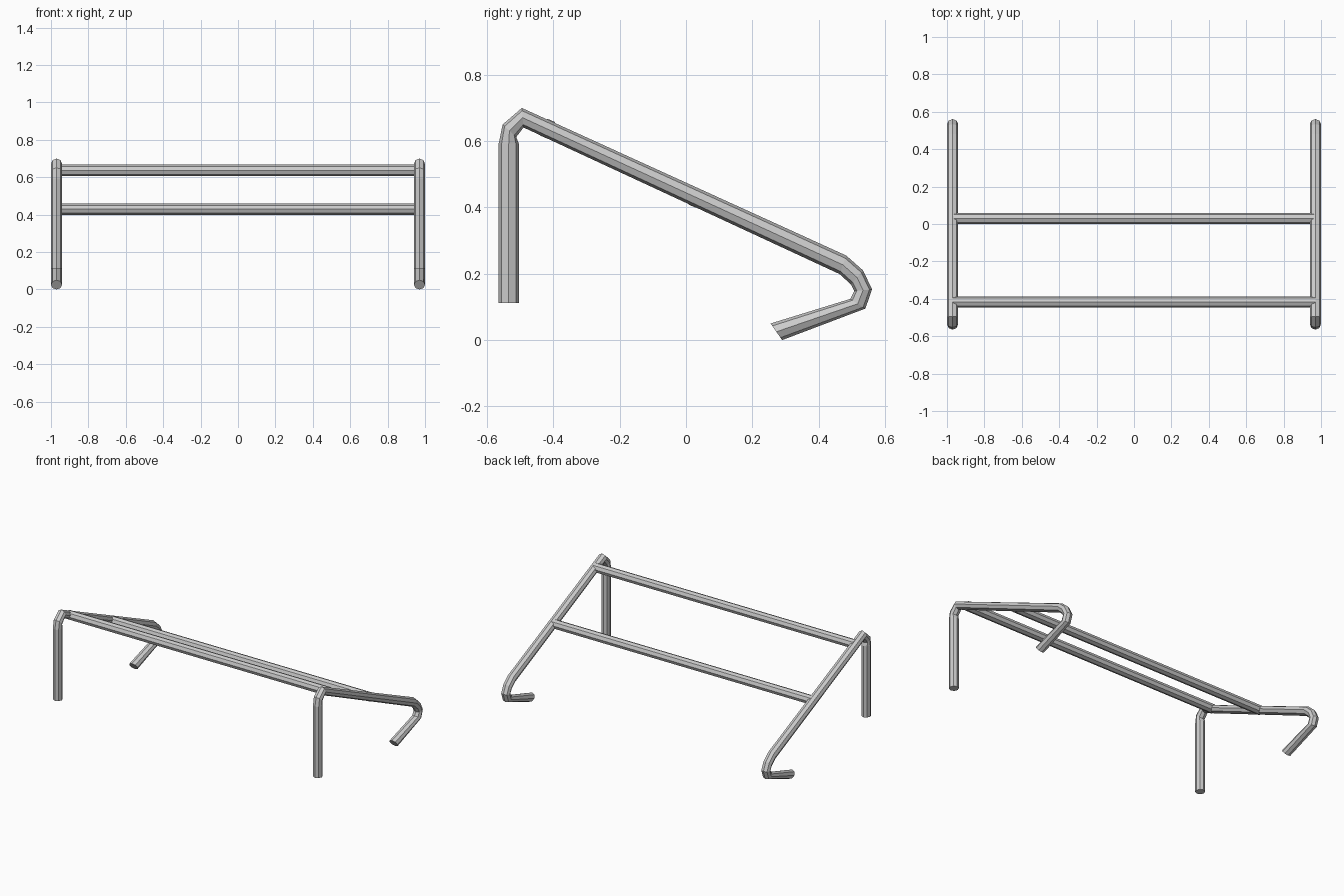
import bpy, bmesh, math
from mathutils import Vector

if "Cube" in bpy.data.objects:
    bpy.data.objects.remove(bpy.data.objects["Cube"])

SIDES = 8
R = 0.03
X = 0.97


def tube(name, rings):
    """Skin a low-poly tube; each ring is (centre, half axis a, half axis b)."""
    bm = bmesh.new()
    loops = []
    for c, a, b in rings:
        angles = [2 * math.pi * i / SIDES for i in range(SIDES)]
        loops.append([bm.verts.new(c + a * math.cos(t) + b * math.sin(t)) for t in angles])
    for p, q in zip(loops, loops[1:]):
        for i in range(SIDES):
            j = (i + 1) % SIDES
            bm.faces.new((p[i], p[j], q[j], q[i]))
    bm.faces.new(loops[0])
    bm.faces.new(loops[-1])
    bmesh.ops.recalc_face_normals(bm, faces=bm.faces)
    mesh = bpy.data.meshes.new(name)
    bm.to_mesh(mesh)
    bm.free()
    ob = bpy.data.objects.new(name, mesh)
    bpy.context.collection.objects.link(ob)
    return ob


# Bent side frame: outer and inner (y, z) of every ring, leg to hooked foot
profile = [
    ((-0.565, 0.112), (-0.504, 0.112)),
    ((-0.565, 0.592), (-0.504, 0.592)),
    ((-0.553, 0.650), (-0.512, 0.612)),
    ((-0.495, 0.700), (-0.490, 0.641)),
    ((0.483, 0.255), (0.463, 0.199)),
    ((0.534, 0.210), (0.497, 0.168)),
    ((0.561, 0.153), (0.507, 0.148)),
    ((0.541, 0.095), (0.495, 0.124)),
    ((0.290, 0.000), (0.255, 0.050)),
]
for side, sx in (("left", -1), ("right", 1)):
    rings = []
    for o, i in profile:
        o, i = Vector((sx * X, *o)), Vector((sx * X, *i))
        rings.append(((o + i) / 2, (o - i) / 2, Vector((R, 0, 0))))
    tube(side + "_frame", rings)

# Cross bars joining the two frames
for name, y, z in (("upper_cross_bar", -0.417, 0.637), ("lower_cross_bar", 0.03, 0.429)):
    tube(name, [(Vector((s * X, y, z)), Vector((0, R, 0)), Vector((0, 0, R))) for s in (-1, 1)])
